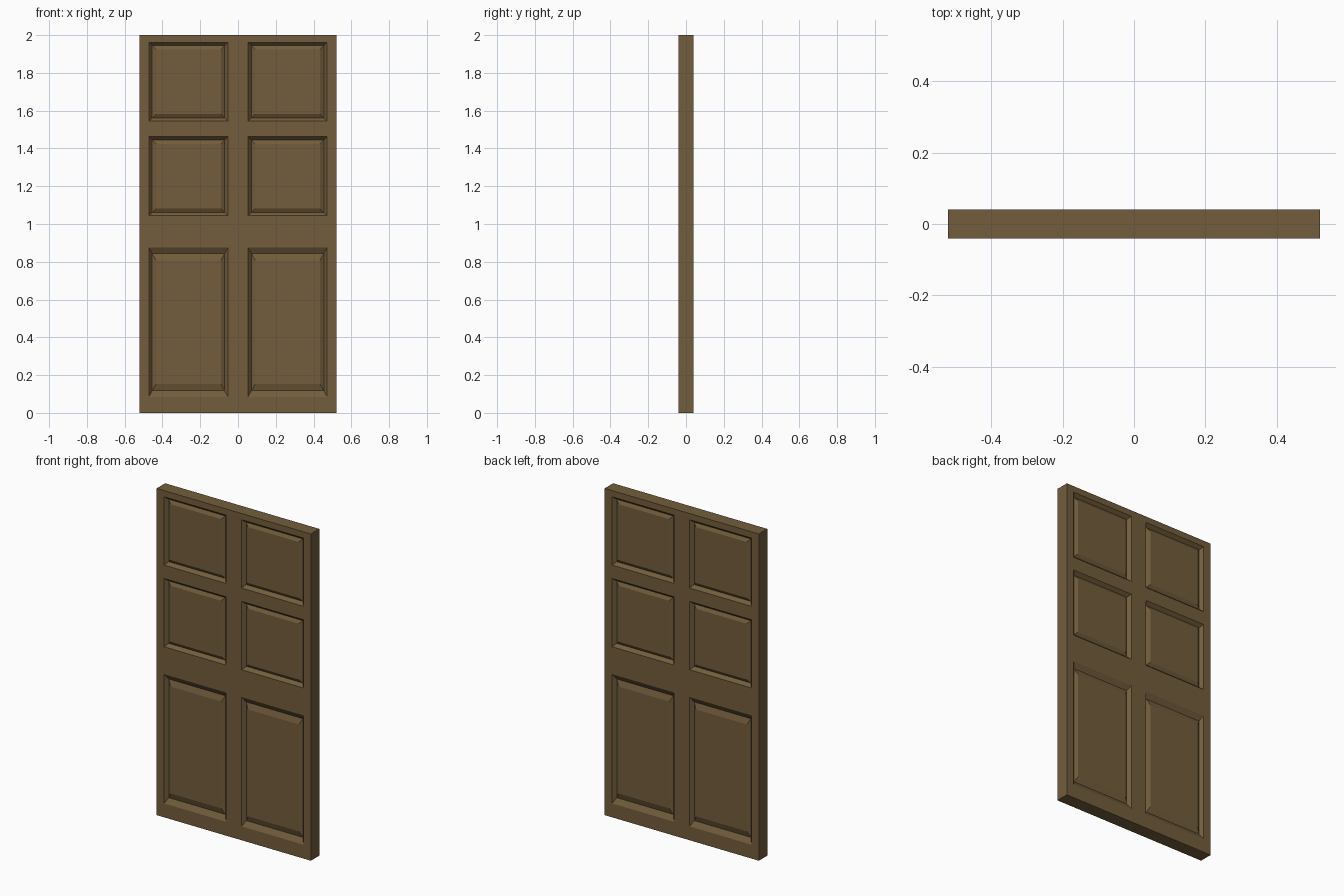
import bpy, bmesh

if "Cube" in bpy.data.objects:
    bpy.data.objects.remove(bpy.data.objects["Cube"])

HALF_Y = 0.041          # half thickness of the slab
GROOVE, FIELD = 0.020, 0.008   # depth below the face of the groove and raised field

# Grid of stiles and rails; odd cells are the six panels
XS = [-0.522, -0.472, -0.053, 0.053, 0.472, 0.522]
ZS = [0.0, 0.085, 0.876, 1.044, 1.462, 1.544, 1.962, 2.0]

bm = bmesh.new()


def ring(x0, x1, z0, z1, dx, dz, y):
    pts = [(x0 + dx, z0 + dz), (x1 - dx, z0 + dz), (x1 - dx, z1 - dz), (x0 + dx, z1 - dz)]
    return [bm.verts.new((x, y, z)) for x, z in pts]


def panel(x0, x1, z0, z1, side):
    """Mitred slope down into a groove, then up to a raised field."""
    k = (z1 - z0) / 0.418      # tall panels have stretched mouldings
    steps = [(0.0, 0.0), (0.018, GROOVE), (0.038, FIELD)]
    rings = [ring(x0, x1, z0, z1, w, w * k * (0.95 if k > 1.2 else 1), side * (HALF_Y - d))
             for w, d in steps]
    for a, b in zip(rings, rings[1:]):
        for i in range(4):
            j = (i + 1) % 4
            bm.faces.new((a[i], a[j], b[j], b[i]))
    bm.faces.new(rings[-1])


# Both faces of the door
for side in (-1, 1):
    for i in range(len(XS) - 1):
        for j in range(len(ZS) - 1):
            cell = (XS[i], XS[i + 1], ZS[j], ZS[j + 1])
            if i % 2 and j % 2:
                panel(*cell, side)
            else:
                bm.faces.new(ring(*cell, 0, 0, side * HALF_Y))
bmesh.ops.remove_doubles(bm, verts=bm.verts, dist=1e-5)

# Outer edges of the slab
bmesh.ops.bridge_loops(bm, edges=[e for e in bm.edges if e.is_boundary])
bmesh.ops.recalc_face_normals(bm, faces=bm.faces)

mesh = bpy.data.meshes.new("panelled_door")
bm.to_mesh(mesh)
bm.free()
door = bpy.data.objects.new("panelled_door", mesh)
bpy.context.collection.objects.link(door)

wood = bpy.data.materials.new("brown_wood")
wood.diffuse_color = (0.17, 0.11, 0.045, 1)
wood.use_nodes = True
wood.node_tree.nodes["Principled BSDF"].inputs["Base Color"].default_value = wood.diffuse_color
mesh.materials.append(wood)
